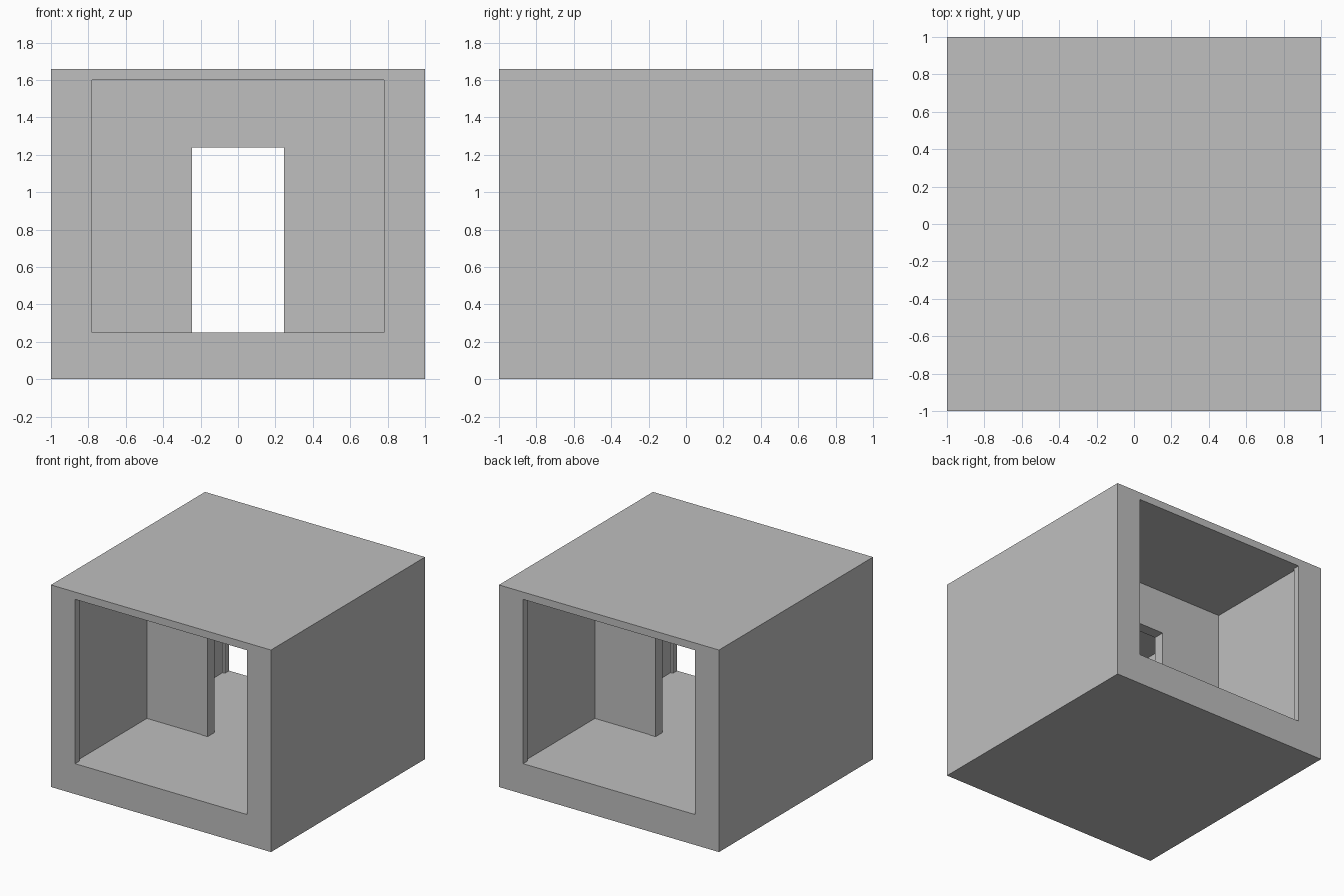
import bpy, bmesh
from mathutils import Vector

if "Cube" in bpy.data.objects:
    bpy.data.objects.remove(bpy.data.objects["Cube"])

FLOOR, CEILING, TOP = 0.25, 1.60, 1.66

grey = bpy.data.materials.new("plain grey")
grey.use_nodes = True
colour = (0.52, 0.52, 0.52, 1)
grey.diffuse_color = colour
grey.node_tree.nodes["Principled BSDF"].inputs["Base Color"].default_value = colour


def prism(name, outline, sweep):
    """Extrude a closed outline of 3D points along a vector."""
    bm = bmesh.new()
    face = bm.faces.new([bm.verts.new(p) for p in outline])
    swept = bmesh.ops.extrude_face_region(bm, geom=[face])["geom"]
    verts = [g for g in swept if isinstance(g, bmesh.types.BMVert)]
    bmesh.ops.translate(bm, verts=verts, vec=Vector(sweep))
    bmesh.ops.recalc_face_normals(bm, faces=bm.faces)
    mesh = bpy.data.meshes.new(name)
    bm.to_mesh(mesh)
    bm.free()
    mesh.materials.append(grey)
    obj = bpy.data.objects.new(name, mesh)
    bpy.context.collection.objects.link(obj)
    return obj


def mirrored(half):
    """Complete a half profile across x = 0."""
    return half + [(-x, v) for x, v in reversed(half)]


def cut(target, cutter):
    """Subtract the cutter and discard it."""
    mod = target.modifiers.new("cut", "BOOLEAN")
    mod.object, mod.solver = cutter, "EXACT"
    cutter.hide_render = True
    bpy.context.view_layer.objects.active = target
    bpy.ops.object.modifier_apply(modifier=mod.name)
    bpy.data.objects.remove(cutter)


# Outer block
shell = prism("room_shell", [(x, y, 0) for x, y in mirrored([(1, -1), (1, 1)])], (0, 0, TOP))

# Two rooms, each with a narrow lip around the sides of its open end
room = mirrored([(0.80, 0.04), (0.80, 0.945), (0.78, 0.945), (0.78, 1.1)])
for side in (-1, 1):
    outline = [(x, side * y, FLOOR) for x, y in room]
    cut(shell, prism("room_cutter", outline, (0, 0, CEILING - FLOOR)))

# Doorway through the dividing wall
door = mirrored([(0.30, FLOOR), (0.30, 1.30)])
cut(shell, prism("doorway_cutter", [(x, -0.1, z) for x, z in door], (0, 0.2, 0)))

# Door frame standing slightly proud of the wall
frame = mirrored([(0.245, 1.24), (0.245, FLOOR), (0.30, FLOOR), (0.30, 1.30)])
prism("door_frame", [(x, -0.045, z) for x, z in frame], (0, 0.09, 0))
